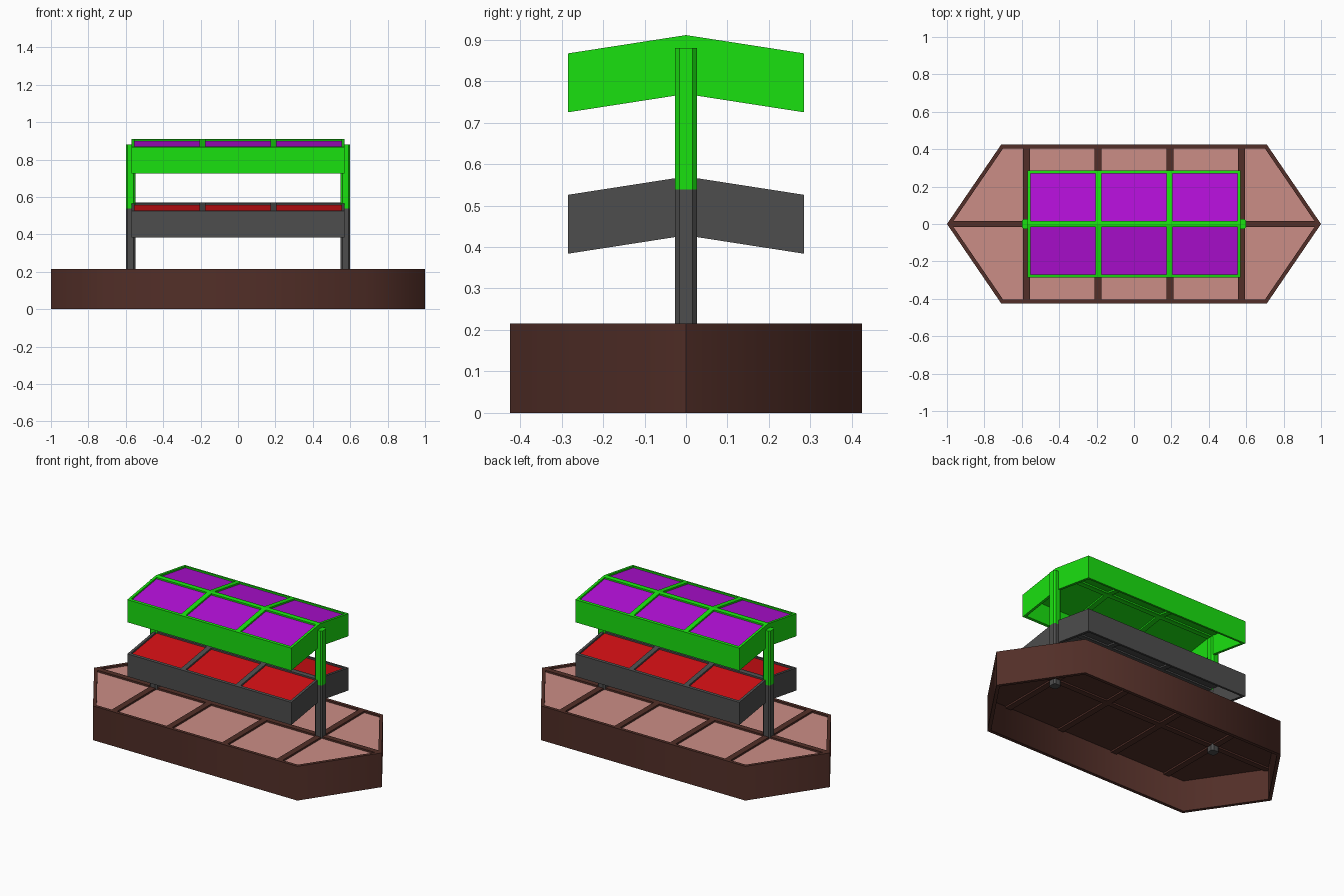
import bpy, bmesh, math

if "Cube" in bpy.data.objects:
    bpy.data.objects.remove(bpy.data.objects["Cube"])


def material(name, rgb):
    m = bpy.data.materials.new(name)
    m.diffuse_color = (*rgb, 1)
    m.use_nodes = True
    m.node_tree.nodes["Principled BSDF"].inputs["Base Color"].default_value = m.diffuse_color
    return m


BROWN = material("brown", (0.085, 0.028, 0.021))
PINK = material("pink", (0.6, 0.27, 0.24))
GREY = material("dark_grey", (0.075, 0.075, 0.075))
RED = material("red", (0.65, 0.005, 0.007))
GREEN = material("green", (0.01, 0.75, 0.005))
PURPLE = material("purple", (0.45, 0.005, 0.68))


def finish(bm, name, mat):
    bmesh.ops.recalc_face_normals(bm, faces=bm.faces)
    me = bpy.data.meshes.new(name)
    bm.to_mesh(me)
    bm.free()
    me.materials.append(mat)
    ob = bpy.data.objects.new(name, me)
    bpy.context.collection.objects.link(ob)
    return ob


def loft(bm, a, b, caps=True):
    """Join two matching closed loops, optionally capping the ends."""
    a, b = [bm.verts.new(p) for p in a], [bm.verts.new(p) for p in b]
    n = len(a)
    for i in range(n):
        j = (i + 1) % n
        bm.faces.new((a[i], a[j], b[j], b[i]))
    if caps:
        bm.faces.new(a[::-1])
        bm.faces.new(b)
    return a, b


def bent_bar(bm, x0, x1, ys, top, bottom, slope=0.0):
    """Bar along x whose section follows a gable over y."""
    sec = [(y, top - slope * abs(y)) for y in ys]
    sec += [(y, bottom - slope * abs(y)) for y in reversed(ys)]
    loft(bm, [(x0, y, z) for y, z in sec], [(x1, y, z) for y, z in sec])


def hexagon(tip, cx, cy, z):
    return [(tip, 0, z), (cx, cy, z), (-cx, cy, z),
            (-tip, 0, z), (-cx, -cy, z), (cx, -cy, z)]


# Base: hollow hexagonal wall, deck plate and ribs
OUT, INN = (1.0, 0.71, 0.425), (0.976, 0.699, 0.405)
H = 0.215
bm = bmesh.new()
o0, o1 = loft(bm, hexagon(*OUT, 0), hexagon(*OUT, H), False)
i0, i1 = loft(bm, hexagon(*INN, 0), hexagon(*INN, H), False)
for o, i in ((o0, i0), (o1, i1)):
    for k in range(6):
        j = (k + 1) % 6
        bm.faces.new((o[k], o[j], i[j], i[k]))
base = finish(bm, "base_wall", BROWN)
bpy.context.view_layer.objects.active = base
base.select_set(True)
bpy.ops.object.shade_smooth_by_angle(angle=math.radians(60))

bm = bmesh.new()
loft(bm, hexagon(*INN, 0.193), hexagon(*INN, 0.2))
for x in (-0.575, -0.193, 0.193, 0.575):
    bent_bar(bm, x - 0.019, x + 0.019, (-0.41, 0.41), H, 0.183)
bent_bar(bm, -0.98, 0.98, (-0.017, 0.017), H, 0.183)
finish(bm, "base_ribs", BROWN)

bm = bmesh.new()
loft(bm, hexagon(*INN, 0.2), hexagon(*INN, 0.204))
finish(bm, "base_panels", PINK)


# Raised gabled trays, one above the other
def tray(name, ridge, post_bottom, frame_mat, panel_mat):
    hx, hy, t, s = 0.57, 0.285, 0.016, 0.155
    full = (-hy, 0, hy)
    bm = bmesh.new()
    for sg in (-1, 1):
        # end walls, eave walls
        a, b = sorted((sg * hx, sg * (hx - t)))
        bent_bar(bm, a, b, full, ridge, ridge - 0.142, s)
        ys = sorted((sg * hy, sg * (hy - t)))
        bent_bar(bm, -hx + t, hx - t, ys, ridge, ridge - 0.142, s)
        # cross ribs
        x = sg * 0.19
        bent_bar(bm, x - 0.016, x + 0.016, (-hy + t, 0, hy - t),
                 ridge, ridge - 0.03, s)
    # ridge rib and backing plate
    bent_bar(bm, -hx + t, hx - t, (-0.017, 0, 0.017), ridge, ridge - 0.03, s)
    inner = (-hy + t, 0, hy - t)
    bent_bar(bm, -hx + t, hx - t, inner, ridge - 0.014, ridge - 0.021, s)
    finish(bm, name + "_frame", frame_mat)

    bm = bmesh.new()
    bent_bar(bm, -hx + t, hx - t, inner, ridge - 0.01, ridge - 0.014, s)
    finish(bm, name + "_panels", panel_mat)

    # chamfered end posts
    bm = bmesh.new()
    r, c = 0.026, 0.016
    for x in (-0.574, 0.574):
        ring = [(r, -c), (r, c), (c, r), (-c, r),
                (-r, c), (-r, -c), (-c, -r), (c, -r)]
        loft(bm, [(x + p, q, post_bottom) for p, q in ring],
             [(x + p, q, ridge - 0.031) for p, q in ring])
    finish(bm, name + "_posts", frame_mat)


tray("lower_tray", 0.57, 0.15, GREY, RED)
tray("upper_tray", 0.911, 0.539, GREEN, PURPLE)
